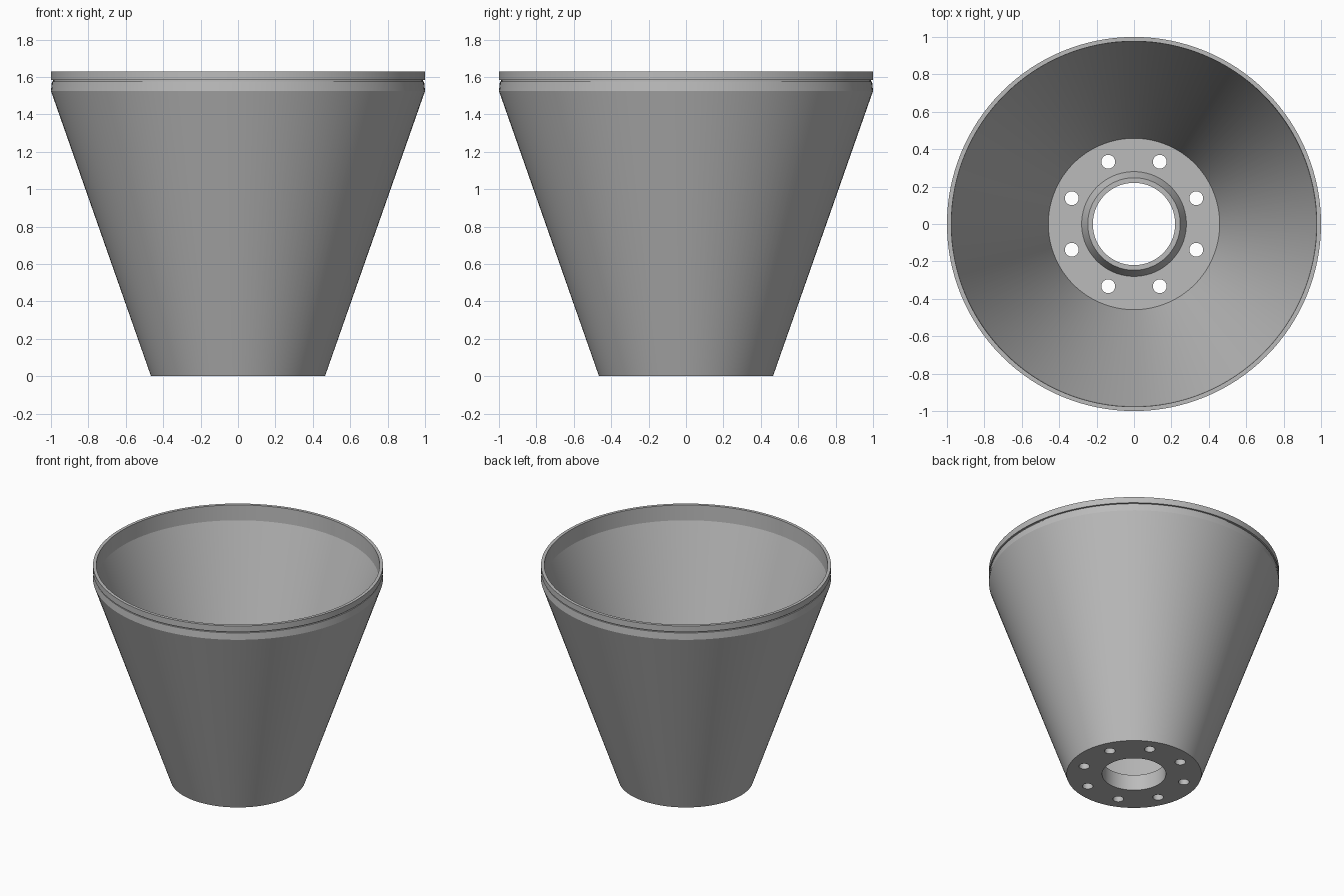
import bpy, bmesh
from math import radians, pi, sin, cos
from mathutils import Matrix

if "Cube" in bpy.data.objects:
    bpy.data.objects.remove(bpy.data.objects["Cube"])

grey = bpy.data.materials.new("plain grey")
grey.use_nodes = True
grey.diffuse_color = (0.5, 0.5, 0.5, 1)
grey.node_tree.nodes["Principled BSDF"].inputs["Base Color"].default_value = (0.5, 0.5, 0.5, 1)


def make_object(name, bm):
    bmesh.ops.recalc_face_normals(bm, faces=bm.faces)
    mesh = bpy.data.meshes.new(name)
    bm.to_mesh(mesh)
    bm.free()
    mesh.materials.append(grey)
    obj = bpy.data.objects.new(name, mesh)
    bpy.context.collection.objects.link(obj)
    return obj


def lathe(name, profile, segments=128):
    """Turn a closed (radius, height) profile around z."""
    bm = bmesh.new()
    verts = [bm.verts.new((r, 0, z)) for r, z in profile]
    edges = [bm.edges.new((v, verts[i - 1])) for i, v in enumerate(verts)]
    bmesh.ops.spin(bm, geom=verts + edges, cent=(0, 0, 0), axis=(0, 0, 1),
                   angle=2 * pi, steps=segments, use_merge=True)
    bmesh.ops.remove_doubles(bm, verts=bm.verts, dist=1e-5)
    return make_object(name, bm)


# Conical shell with grooved rim, flat floor and tapered hub collar
cone = lathe("conical_shell", [
    (0.22, 0), (0.465, 0),                          # underside
    (1.0, 1.525), (0.995, 1.575),                   # outer wall and lower band
    (0.988, 1.576), (0.988, 1.584), (1.0, 1.585),   # groove
    (1.0, 1.63), (0.977, 1.63), (0.973, 1.515),     # rim
    (0.458, 0.05), (0.28, 0.05),                    # inner wall and floor
    (0.247, 0.12), (0.22, 0.12),                    # hub collar
])

# Ring of eight bolt holes through the floor
bm = bmesh.new()
for i in range(8):
    a = radians(22.5 + 45 * i)
    bmesh.ops.create_cone(bm, cap_ends=True, segments=32, radius1=0.037, radius2=0.037,
                          depth=0.3, matrix=Matrix.Translation((0.36 * cos(a), 0.36 * sin(a), 0)))
cutter = make_object("bolt_hole_cutter", bm)
cutter.hide_render = True

cut = cone.modifiers.new("bolt holes", "BOOLEAN")
cut.operation = "DIFFERENCE"
cut.solver = "EXACT"
cut.object = cutter
bpy.ops.object.select_all(action="DESELECT")
bpy.context.view_layer.objects.active = cone
cone.select_set(True)
bpy.ops.object.modifier_apply(modifier=cut.name)
bpy.data.objects.remove(cutter)
bpy.ops.object.shade_smooth_by_angle(angle=radians(15))
